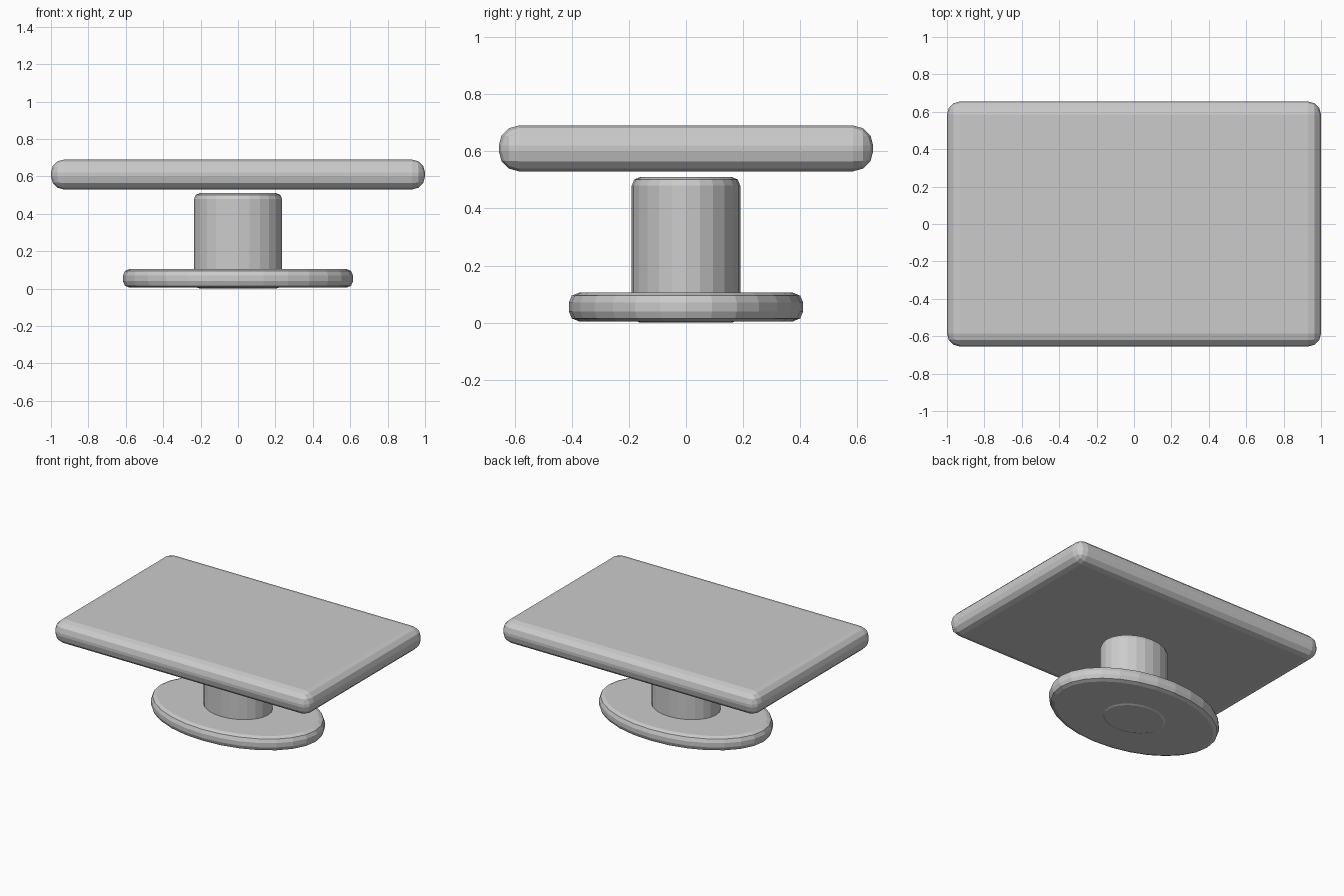
import bpy

if "Cube" in bpy.data.objects:
    bpy.data.objects.remove(bpy.data.objects["Cube"])


def finish(obj, name, size, z, bevel, segments):
    """Scale to full size, rest the bottom at z, and round the edges."""
    obj.name = name
    obj.scale = size
    obj.location = (0, 0, z + size[2] / 2)
    bpy.ops.object.transform_apply(location=False, rotation=False, scale=True)
    mod = obj.modifiers.new("rounded_edges", 'BEVEL')
    mod.width = bevel
    mod.segments = segments
    mod.limit_method = 'ANGLE'
    mod.angle_limit = 0.7


def disc(name, sides, size, z, bevel, segments):
    bpy.ops.mesh.primitive_cylinder_add(vertices=sides, radius=0.5, depth=1)
    finish(bpy.context.object, name, size, z, bevel, segments)


# Oval foot and pedestal
disc("base", 28, (1.23, 0.82, 0.10), 0.005, 0.035, 2)
disc("pedestal", 24, (0.47, 0.38, 0.51), 0.0, 0.03, 2)

# Rounded slab floating just above the pedestal
bpy.ops.mesh.primitive_cube_add(size=1)
finish(bpy.context.object, "table_top", (2.0, 1.31, 0.16), 0.53, 0.07, 3)
